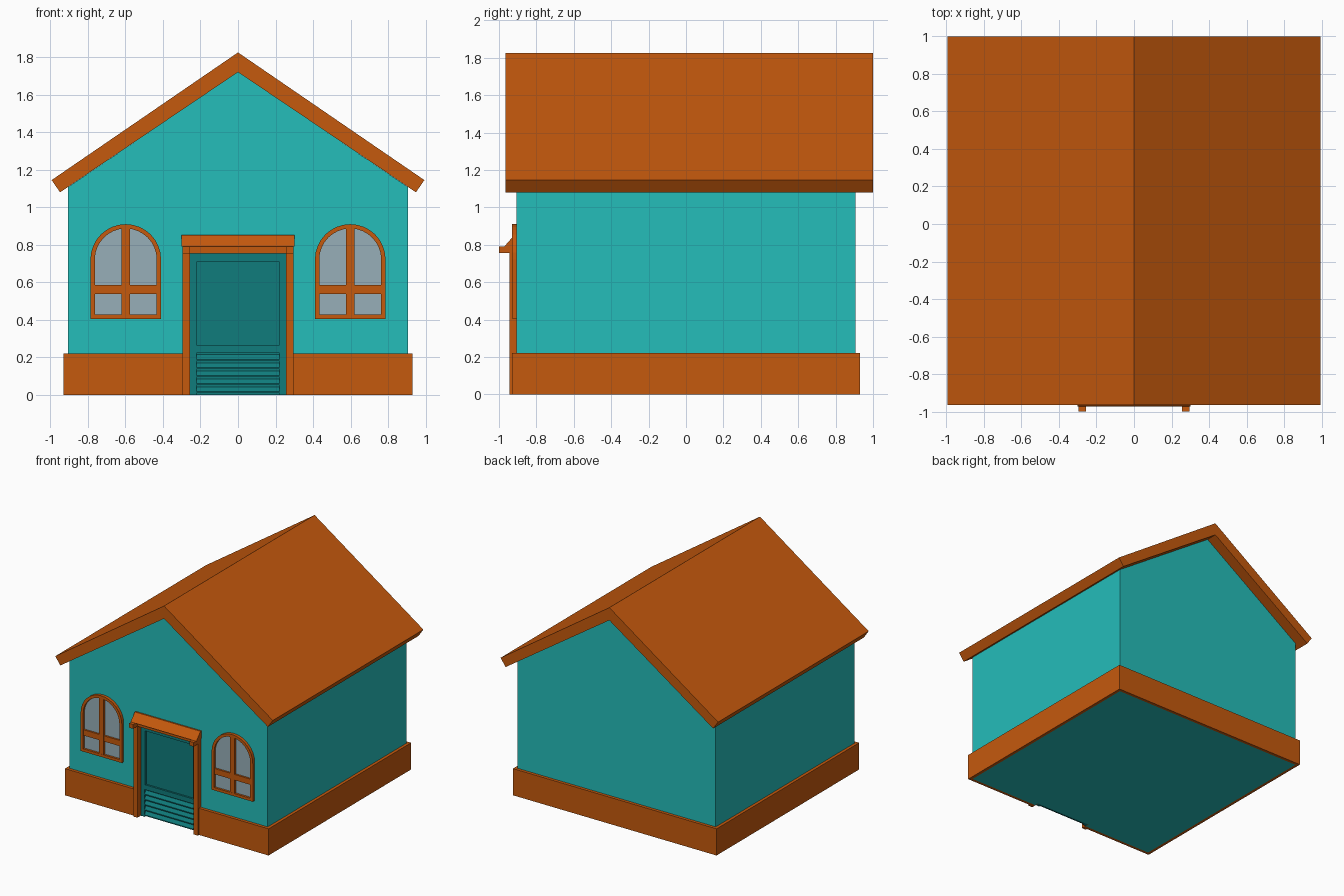
import bpy, bmesh, math

if "Cube" in bpy.data.objects:
    bpy.data.objects.remove(bpy.data.objects["Cube"], do_unlink=True)


def material(name, rgb):
    m = bpy.data.materials.new(name)
    m.use_nodes = True
    m.diffuse_color = (*rgb, 1)
    m.node_tree.nodes["Principled BSDF"].inputs["Base Color"].default_value = (*rgb, 1)
    return m


ORANGE = material("orange trim", (0.56, 0.1, 0.004))
TEAL = material("teal wall", (0.018, 0.51, 0.49))
DARK = material("dark teal door", (0.005, 0.2, 0.2))
GLASS = material("grey glass", (0.31, 0.43, 0.48))


def finish(name, bm, mat):
    bmesh.ops.recalc_face_normals(bm, faces=bm.faces)
    mesh = bpy.data.meshes.new(name)
    bm.to_mesh(mesh)
    bm.free()
    mesh.materials.append(mat)
    ob = bpy.data.objects.new(name, mesh)
    bpy.context.collection.objects.link(ob)
    return ob


def prism(name, profile, lo, hi, mat, axis="y"):
    """Extrude a profile: (x, z) along y, (y, z) along x, or (x, y) along z."""
    place = {"y": lambda a, b, t: (a, t, b),
             "x": lambda a, b, t: (t, a, b),
             "z": lambda a, b, t: (a, b, t)}[axis]
    bm = bmesh.new()
    ends = [[bm.verts.new(place(a, b, t)) for a, b in profile] for t in (lo, hi)]
    for end in ends:
        bm.faces.new(end)
    for i in range(len(profile)):
        j = (i + 1) % len(profile)
        bm.faces.new((ends[0][i], ends[0][j], ends[1][j], ends[1][i]))
    return finish(name, bm, mat)


def box(name, x0, x1, y0, y1, z0, z1, mat):
    return prism(name, [(x0, z0), (x1, z0), (x1, z1), (x0, z1)], y0, y1, mat)


def arch(cx, half, base, spring):
    """Outline with a flat sill and a round head."""
    pts = [(cx - half, base), (cx + half, base)]
    for i in range(17):
        a = math.pi * i / 16
        pts.append((cx + half * math.cos(a), spring + half * math.sin(a)))
    return pts


def ring(name, outer, inner, y0, y1, mat):
    """Solid band between two matching outlines."""
    bm = bmesh.new()
    loops = [[bm.verts.new((x, y, z)) for x, z in pts]
             for pts, y in ((outer, y0), (inner, y0), (inner, y1), (outer, y1))]
    n = len(outer)
    for k in range(4):
        a, b = loops[k], loops[(k + 1) % 4]
        for i in range(n):
            j = (i + 1) % n
            bm.faces.new((a[i], a[j], b[j], b[i]))
    return finish(name, bm, mat)


WALL, BASE, DOOR, POST = 0.905, 0.93, 0.26, 0.295

# Gabled walls with a shallow door recess
walls = prism("walls", [(-WALL, 0), (WALL, 0), (WALL, 1.108), (0, 1.721), (-WALL, 1.108)],
              -WALL, WALL, TEAL)
cutter = box("door_cutter", -DOOR, DOOR, -1, -0.87, -0.1, 0.77, TEAL)
cutter.hide_render = True
cut = walls.modifiers.new("door recess", "BOOLEAN")
cut.operation = "DIFFERENCE"
cut.solver = "EXACT"
cut.object = cutter
bpy.context.view_layer.objects.active = walls
walls.select_set(True)
bpy.ops.object.modifier_apply(modifier=cut.name)
bpy.data.objects.remove(cutter, do_unlink=True)

# Roof
prism("roof", [(0, 1.825), (0.993, 1.145), (0.948, 1.08), (0, 1.72), (-0.948, 1.08),
               (-0.993, 1.145)], -0.965, 1.0, ORANGE)

# Plinth wrapping the walls, open at the door
prism("plinth", [(-POST, -BASE), (-BASE, -BASE), (-BASE, BASE), (BASE, BASE),
                 (BASE, -BASE), (POST, -BASE), (POST, -WALL), (WALL, -WALL),
                 (WALL, WALL), (-WALL, WALL), (-WALL, -WALL), (-POST, -WALL)],
      0, 0.22, ORANGE, "z")

# Door posts, brackets and windows, one per side
for side, s in (("left", 1), ("right", -1)):
    inner, outer = sorted((s * 0.257, s * POST))
    box(side + "_door_post", inner, outer, -0.945, -0.87, 0, 0.757, ORANGE)
    box(side + "_canopy_bracket", inner, outer, -1.0, -0.9, 0.755, 0.79, ORANGE)

    cx = s * 0.598
    outline = arch(cx, 0.188, 0.405, 0.722)
    opening = arch(cx, 0.165, 0.428, 0.722)
    ring(side + "_window_frame", outline, opening, -0.93, -0.9, ORANGE)
    prism(side + "_window_glass", opening, -0.913, -0.904, GLASS)
    box(side + "_window_mullion", cx - 0.022, cx + 0.022, -0.929, -0.905, 0.42, 0.895, ORANGE)
    box(side + "_window_crossbar", cx - 0.17, cx + 0.17, -0.928, -0.905, 0.538, 0.585, ORANGE)

# Sloping canopy over the lintel
prism("door_canopy", [(-0.972, 0.79), (-0.9, 0.79), (-0.9, 0.852), (-0.918, 0.852)],
      -0.3, 0.3, ORANGE, "x")
box("door_lintel", -0.257, 0.257, -0.945, -0.87, 0.755, 0.79, ORANGE)

# Door: recessed panel in a frame, with louvres at the foot
box("door_panel", -0.257, 0.257, -0.885, -0.87, 0, 0.757, DARK)
ring("door_panel_frame", [(-0.257, 0.225), (0.257, 0.225), (0.257, 0.757), (-0.257, 0.757)],
     [(-0.218, 0.265), (0.218, 0.265), (0.218, 0.71), (-0.218, 0.71)], -0.9, -0.88, DARK)
for s in (-1, 1):
    x0, x1 = sorted((s * 0.222, s * 0.257))
    box("door_stile", x0, x1, -0.9, -0.88, 0, 0.225, DARK)
for i in range(5):
    z = 0.01 + i * 0.043
    prism("door_louvre", [(-0.903, z), (-0.903, z + 0.008), (-0.884, z + 0.034), (-0.884, z)],
          -0.222, 0.222, DARK, "x")
